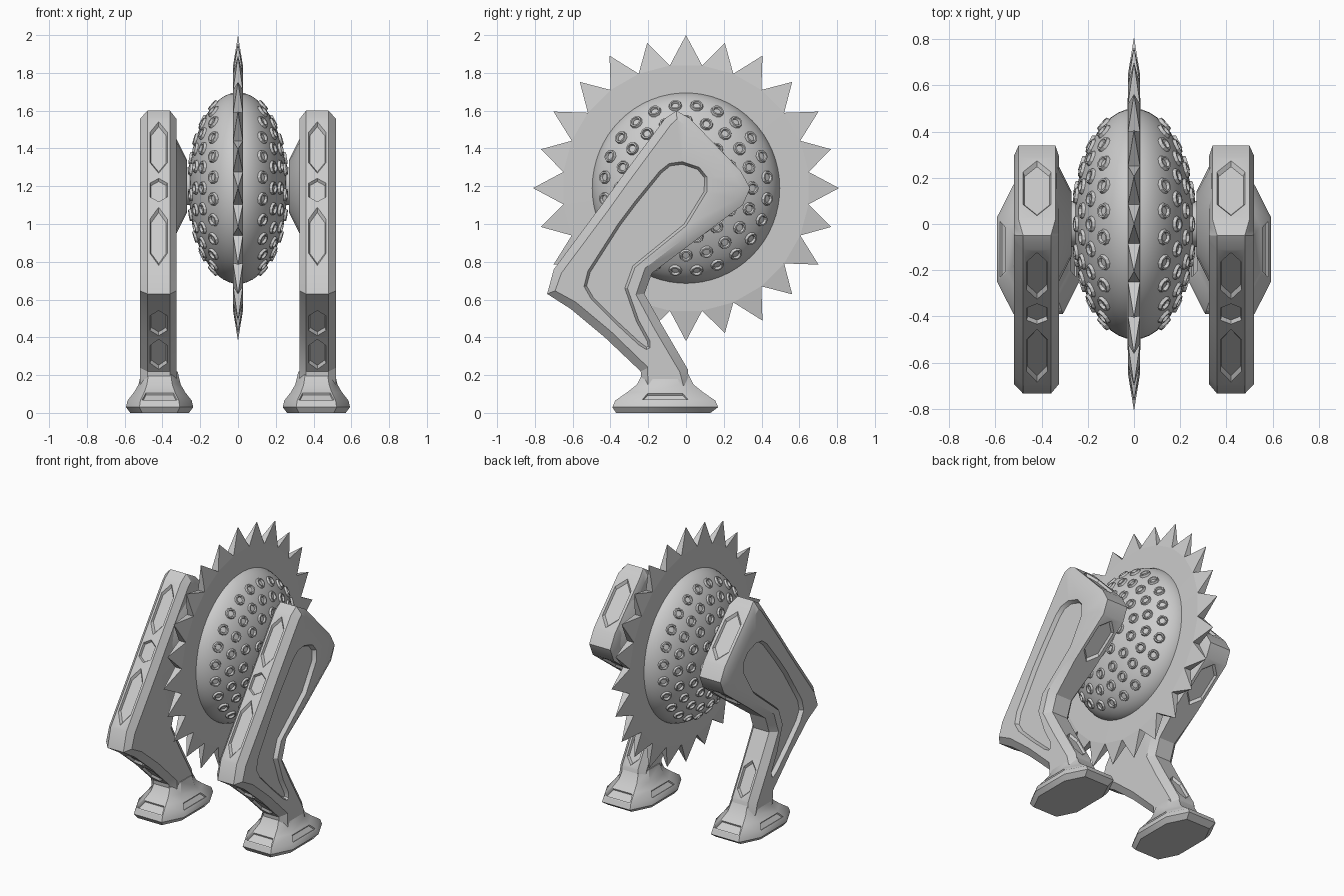
import bpy, bmesh
from math import sin, cos, pi, radians, hypot, sqrt
from mathutils import Vector, Matrix

if "Cube" in bpy.data.objects:
    bpy.data.objects.remove(bpy.data.objects["Cube"])

CZ = 1.19                 # height of the body centre
RX, RY, RZ = .26, .5, .507


def finish(bm, name, smooth=30, mirror=False):
    bmesh.ops.recalc_face_normals(bm, faces=bm.faces)
    me = bpy.data.meshes.new(name)
    bm.to_mesh(me)
    bm.free()
    ob = bpy.data.objects.new(name, me)
    bpy.context.collection.objects.link(ob)
    if mirror:
        m = ob.modifiers.new("mirror", 'MIRROR')
        m.use_mirror_merge = False
    if smooth:
        bpy.ops.object.select_all(action='DESELECT')
        ob.select_set(True)
        bpy.context.view_layer.objects.active = ob
        bpy.ops.object.shade_smooth_by_angle(angle=radians(smooth))
    return ob


def bridge(bm, a, b):
    n = len(a)
    return [bm.faces.new((a[i], a[(i + 1) % n], b[(i + 1) % n], b[i])) for i in range(n)]


# egg-shaped body
bm = bmesh.new()
bmesh.ops.create_uvsphere(bm, u_segments=48, v_segments=32, radius=1,
                          matrix=Matrix.Translation((0, 0, CZ)) @ Matrix.Diagonal((RX, RY, RZ, 1)))
finish(bm, "body")

# crater-like studs in circles around each side of the body
bm = bmesh.new()
for row, (x, n) in enumerate([(.13, 24), (.185, 20), (.222, 14), (.247, 7)]):
    k = sqrt(1 - (x / RX) ** 2)
    for i in range(n):
        a = 2 * pi * (i + .5 * ((row + 1) % 2)) / n
        p = Vector((x, RY * k * sin(a), RZ * k * cos(a)))
        nrm = Vector((p.x / RX ** 2, p.y / RY ** 2, p.z / RZ ** 2)).normalized()
        mat = Matrix.Translation(p + Vector((0, 0, CZ))) @ nrm.to_track_quat('Z', 'Y').to_matrix().to_4x4()
        rings = [[bm.verts.new(mat @ Vector((r * cos(t * pi / 5), r * sin(t * pi / 5), h))) for t in range(10)]
                 for r, h in [(.037, -.006), (.031, .012), (.023, .012), (.018, -.002)]]
        for r0, r1 in zip(rings, rings[1:]):
            bridge(bm, r0, r1)
        bm.faces.new(rings[-1])
finish(bm, "body_studs", mirror=True)

# toothed saw blade around the middle of the body
bm = bmesh.new()
N = 24


def polar(r, step, x):
    a = 2 * pi * step / N
    return bm.verts.new((x, r * sin(a), CZ + r * cos(a)))


tips = [polar(.81 if i % 2 == 0 else .795, i, 0) for i in range(N)]
valleys = {s: [polar(.655, i + .5, s * .026) for i in range(N)] for s in (-1, 1)}
for s, v in valleys.items():
    inner = [polar(.46, i + .5, s * .028) for i in range(N)]
    bridge(bm, inner, v)
    for i in range(N):
        bm.faces.new((v[i - 1], v[i], tips[i]))
for i in range(N):
    for t in (tips[i], tips[(i + 1) % N]):
        bm.faces.new((valleys[-1][i], valleys[1][i], t))
finish(bm, "saw_blade", smooth=0)

# legs: side outline (y, z), and the matching outline of the sunken side panel
LEG = [(-.11, 1.56), (-.05, 1.60), (.02, 1.56), (.29, 1.28), (.34, 1.19), (.30, 1.10), (.02, .89),
       (-.18, .74), (-.22, .63), (-.13, .47), (.01, .23), (.02, .11), (-.23, .11), (-.24, .22),
       (-.43, .40), (-.61, .55), (-.735, .63), (-.70, .76), (-.44, 1.11), (-.34, 1.25)]
PANEL = [(-.14, 1.28), (-.09, 1.32), (-.02, 1.33), (.07, 1.30), (.11, 1.25), (.11, 1.17), (0, .99),
         (-.27, .77), (-.31, .66), (-.25, .49), (-.19, .38), (-.19, .345), (-.21, .335), (-.25, .36),
         (-.38, .48), (-.50, .60), (-.54, .67), (-.52, .75), (-.36, 1.0), (-.27, 1.12)]
LX = .42


def inward(p, q):
    d = Vector((q[0] - p[0], q[1] - p[1])).normalized()
    return Vector((d.y, -d.x))


def offset(pts, d):
    n = len(pts)
    return [tuple(Vector(pts[i]) + d * (inward(pts[i - 1], pts[i]) +
            inward(pts[i], pts[(i + 1) % n])).normalized()) for i in range(n)]


bm = bmesh.new()


def ring(pts, x):
    xs = x if isinstance(x, list) else [x] * len(pts)
    return [bm.verts.new((LX + dx, y, z)) for dx, (y, z) in zip(xs, pts)]


n = len(LEG)
half = [.08 if 2 <= i <= 6 else .06 for i in range(n)]
rim_out = ring(LEG, half)
rim_in = ring(LEG, [-w for w in half])
side = offset(LEG, .045)
groove = offset(PANEL, .014)
outer = [rim_out, ring(side, .1), ring(PANEL, .1), ring(groove, .075)]
for r0, r1 in zip(outer, outer[1:]):
    bridge(bm, r0, r1)
bm.faces.new(outer[-1])
inner = ring(side, -.095)
bridge(bm, rim_in, inner)
bm.faces.new(inner)

# rim of the leg, with sunken six-sided pads
HEX = [(.06, .5), (.24, .12), (.76, .12), (.94, .5), (.76, .88), (.24, .88)]
PADS = {2, 5, 9, 13, 14, 17, 18, 19}
for i in range(n):
    j = (i + 1) % n
    a, b, c, d = rim_in[i], rim_in[j], rim_out[j], rim_out[i]
    if i not in PADS:
        bm.faces.new((a, b, c, d))
        continue
    v = inward(LEG[i], LEG[j])
    sink = Vector((0, v.x, v.y)) * .016
    pos = [a.co.lerp(b.co, s).lerp(d.co.lerp(c.co, s), t) for s, t in HEX]
    mid = sum(pos, Vector()) / 6
    p = [bm.verts.new(co) for co in pos]
    low = [bm.verts.new(co.lerp(mid, .12) + sink) for co in pos]
    for f in ((a, b, p[2], p[1]), (b, c, p[4], p[3], p[2]), (c, d, p[5], p[4]), (d, a, p[1], p[0], p[5])):
        bm.faces.new(f)
    bridge(bm, p, low)
    bm.faces.new(low)
finish(bm, "legs", mirror=True)

# hip swelling on the inside of each thigh, and the pin into the body
bm = bmesh.new()
for x0, x1, r0, r1 in [(.335, .27, .27, .14), (.30, .22, .1, .1)]:
    ends = [[bm.verts.new((x, r * cos(k * pi / 8), 1.2 + r * sin(k * pi / 8))) for k in range(16)]
            for x, r in ((x0, r0), (x1, r1))]
    bridge(bm, *ends)
    for e in ends:
        bm.faces.new(e)
finish(bm, "hip_joints", mirror=True)

# flared feet with sunken strips
bm = bmesh.new()
OCT = [(1, .5), (.6, 1), (-.6, 1), (-1, .5), (-1, -.5), (-.6, -1), (.6, -1), (1, -.5)]
rings = [[bm.verts.new((.415 + hx * u, cy + hy * v, z)) for u, v in OCT] for z, hx, hy, cy in
         [(0, .155, .25, -.12), (.03, .178, .28, -.11), (.065, .17, .265, -.11), (.11, .135, .20, -.11),
          (.15, .112, .15, -.11), (.22, .095, .115, -.11)]]
strips = []
for k, (r0, r1) in enumerate(zip(rings, rings[1:])):
    faces = bridge(bm, r0, r1)
    if k == 2:
        strips = faces[1::2]
bm.faces.new(rings[0])
bm.faces.new(rings[-1])
bmesh.ops.recalc_face_normals(bm, faces=bm.faces)
bmesh.ops.inset_individual(bm, faces=strips, thickness=.012, depth=0)
bmesh.ops.inset_individual(bm, faces=strips, thickness=.004, depth=-.01)
finish(bm, "feet", mirror=True)
